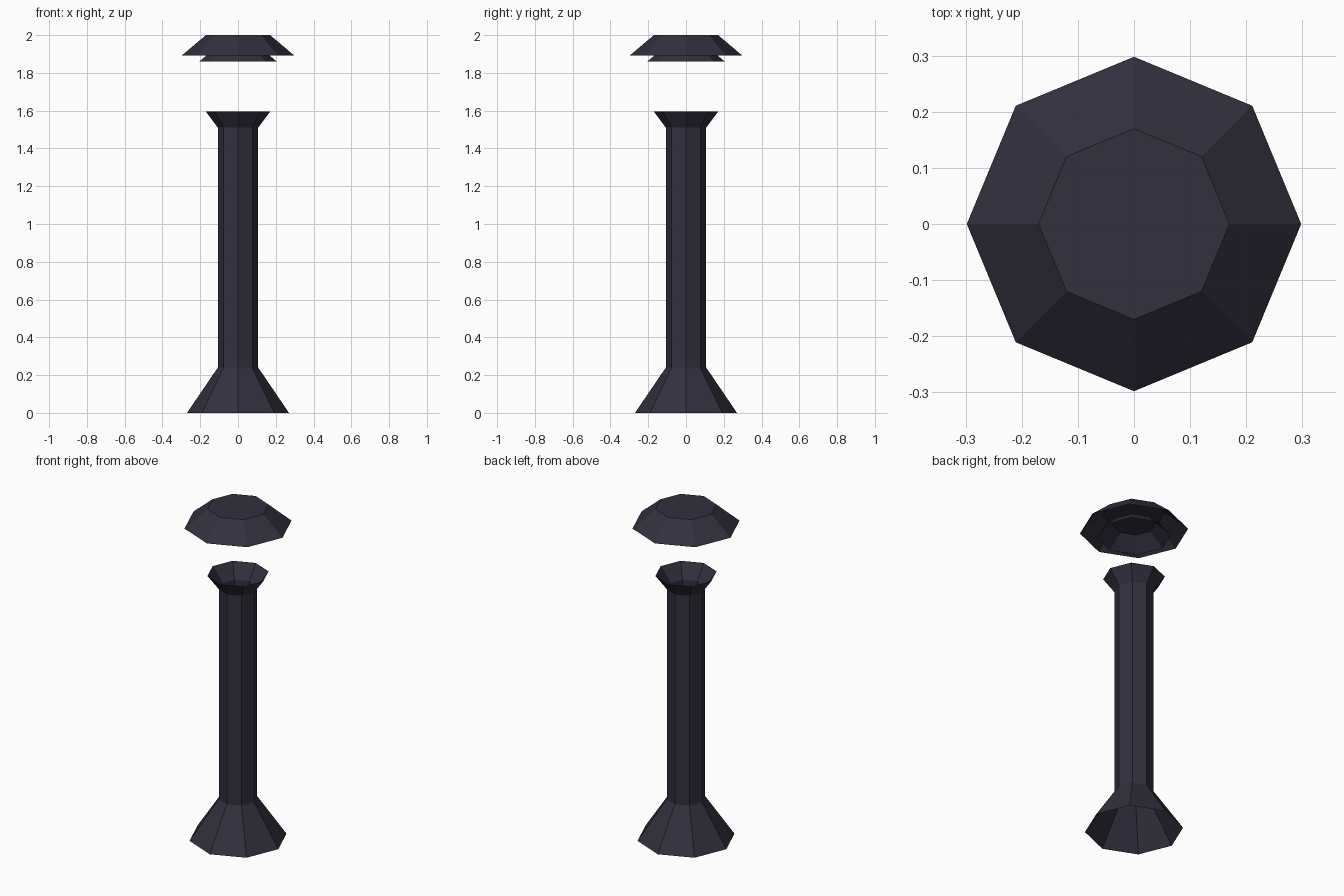
import bpy, bmesh, math

if "Cube" in bpy.data.objects:
    bpy.data.objects.remove(bpy.data.objects["Cube"])

SIDES = 8

# One dark slate metal colour for everything
metal = bpy.data.materials.new("dark slate metal")
metal.diffuse_color = (0.031, 0.029, 0.047, 1.0)
metal.use_nodes = True
metal.node_tree.nodes["Principled BSDF"].inputs["Base Color"].default_value = metal.diffuse_color


def octagon_shell(name, profile, close_top=False):
    """Open eight-sided shell lofted through (radius, height) points, bottom to top."""
    bm = bmesh.new()
    rings = []
    for r, z in profile:
        rings.append([bm.verts.new((r * math.cos(math.tau * i / SIDES),
                                    r * math.sin(math.tau * i / SIDES), z))
                      for i in range(SIDES)])
    for lower, upper in zip(rings, rings[1:]):
        for i in range(SIDES):
            j = (i + 1) % SIDES
            bm.faces.new((lower[i], lower[j], upper[j], upper[i]))
    if close_top:
        bm.faces.new(rings[-1])
    mesh = bpy.data.meshes.new(name)
    bm.to_mesh(mesh)
    bm.free()
    mesh.materials.append(metal)
    obj = bpy.data.objects.new(name, mesh)
    bpy.context.collection.objects.link(obj)
    return obj


# Post: flared hollow foot, straight shaft, open cup at the top
octagon_shell("lamp_post", [(0.27, 0.0), (0.107, 0.24), (0.107, 1.51), (0.17, 1.595)])

# Floating roof: hollow cap with a flat top
octagon_shell("lamp_roof", [(0.298, 1.892), (0.17, 2.0)], close_top=True)

# Smaller matching collar tucked under the roof
octagon_shell("roof_collar", [(0.205, 1.86), (0.117, 1.935)], close_top=True)
